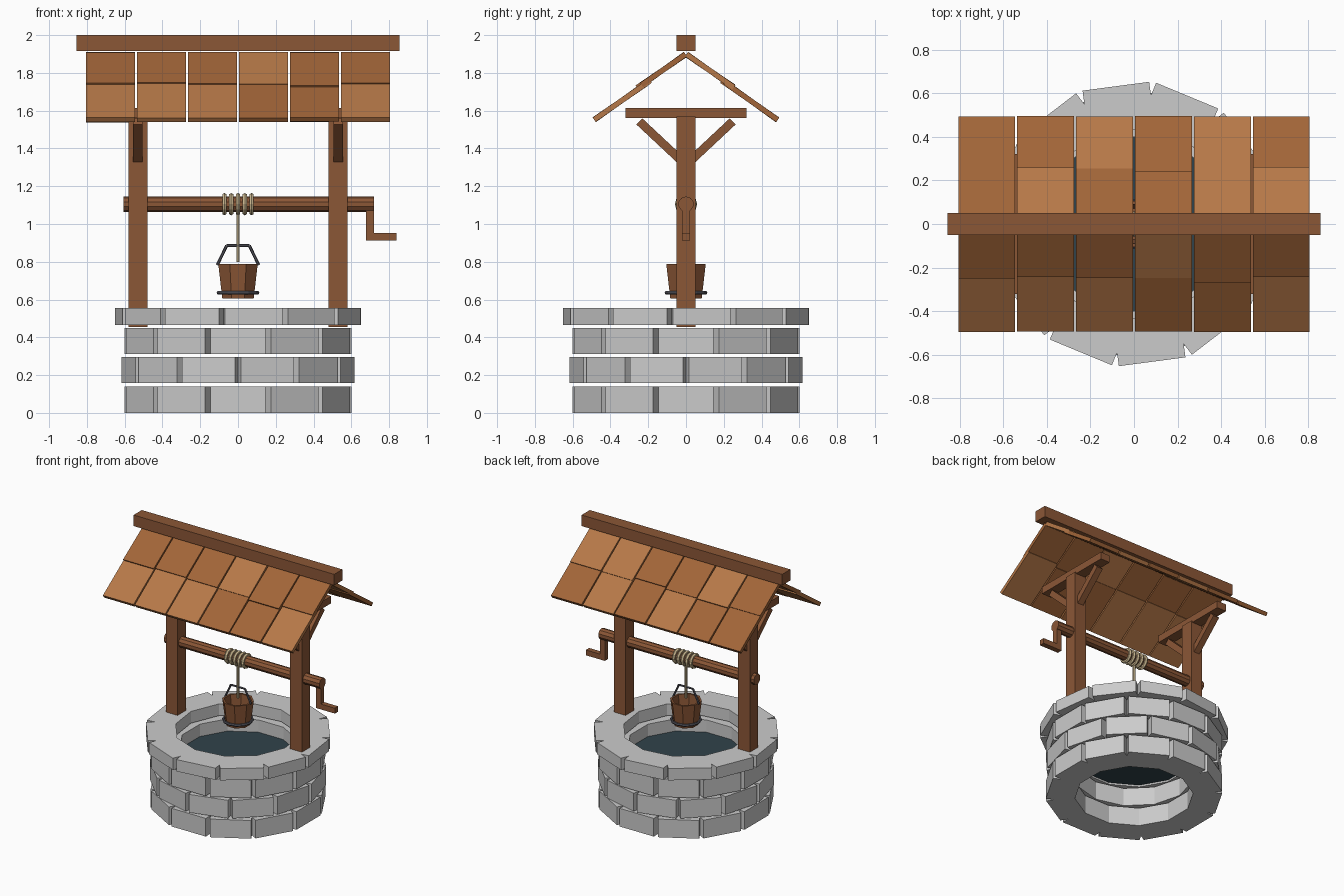
import bpy, bmesh, random
from math import pi, radians, atan2, hypot
from mathutils import Matrix, Vector

if "Cube" in bpy.data.objects:
    bpy.data.objects.remove(bpy.data.objects["Cube"])

random.seed(4)


def material(name, rgb):
    m = bpy.data.materials.new(name)
    m.diffuse_color = (*rgb, 1)
    m.use_nodes = True
    m.node_tree.nodes["Principled BSDF"].inputs["Base Color"].default_value = m.diffuse_color
    return m


WOOD = material("wood", (0.26, 0.095, 0.037))
SHINGLE_A = material("light_shingle", (0.47, 0.19, 0.065))
SHINGLE_B = material("dark_shingle", (0.36, 0.13, 0.04))
ROPE = material("rope", (0.60, 0.48, 0.28))
IRON = material("iron", (0.09, 0.09, 0.11))
WATER = material("water", (0.03, 0.055, 0.07))


def finish(name, bm, *mats):
    bmesh.ops.recalc_face_normals(bm, faces=bm.faces)
    me = bpy.data.meshes.new(name)
    bm.to_mesh(me)
    bm.free()
    for m in mats:
        me.materials.append(m)
    ob = bpy.data.objects.new(name, me)
    bpy.context.collection.objects.link(ob)
    return ob


def add_box(bm, loc, dims, before=Matrix(), after=Matrix(), mat=0):
    m = before @ Matrix.Translation(loc) @ after @ Matrix.Diagonal((*dims, 1))
    for v in bmesh.ops.create_cube(bm, size=1, matrix=m)["verts"]:
        for f in v.link_faces:
            f.material_index = mat


def box(name, lo, hi, mat):
    lo, hi = Vector(lo), Vector(hi)
    bm = bmesh.new()
    add_box(bm, (lo + hi) / 2, hi - lo)
    return finish(name, bm, mat)


def add_rod(bm, a, b, r, sides):
    a, b = Vector(a), Vector(b)
    rot = (b - a).to_track_quat('Z', 'Y').to_matrix().to_4x4()
    bmesh.ops.create_cone(bm, cap_ends=True, segments=sides, radius1=r, radius2=r,
                          depth=(b - a).length,
                          matrix=Matrix.Translation((a + b) / 2) @ rot)


def rod(name, a, b, r, sides, mat):
    bm = bmesh.new()
    add_rod(bm, a, b, r, sides)
    return finish(name, bm, mat)


def torus(name, loc, rot, major, minor, seg, mat):
    bpy.ops.mesh.primitive_torus_add(location=loc, rotation=rot, major_radius=major,
                                     minor_radius=minor, major_segments=seg, minor_segments=6)
    ob = bpy.context.object
    ob.name = name
    ob.data.materials.append(mat)
    return ob


# Stone courses: rings of twelve blocks, staggered, with open joints
courses = [("lower_stones", 0.0, 0.14, 0.40, 0.60, 0.29, 0),
           ("middle_stones", 0.158, 0.297, 0.40, 0.60, 0.29, 15),
           ("upper_stones", 0.312, 0.45, 0.40, 0.60, 0.29, 0),
           ("cap_stones", 0.465, 0.556, 0.43, 0.637, 0.308, 7.5)]
for name, z0, z1, r0, r1, width, offset in courses:
    bm = bmesh.new()
    for i in range(12):
        add_box(bm, ((r0 + r1) / 2, 0, (z0 + z1) / 2), (r1 - r0, width, z1 - z0),
                before=Matrix.Rotation(radians(offset + 30 * i), 4, 'Z'))
    finish(name, bm)

# Water
rod("water", (0, 0, 0.325), (0, 0, 0.355), 0.43, 24, WATER)

# Posts, cross beams and braces
for side, s in (("left", -1), ("right", 1)):
    x = 0.53 * s
    box(side + "_post", (x - 0.05, -0.05, 0.455), (x + 0.05, 0.05, 1.57), WOOD)
    box(side + "_cross_beam", (x - 0.04, -0.32, 1.56), (x + 0.04, 0.32, 1.615), WOOD)
    bm = bmesh.new()
    for t in (-1, 1):
        dy, dz = 0.217, 0.203
        add_box(bm, (x, t * 0.1385, 1.4415), (0.05, hypot(dy, dz), 0.045),
                after=Matrix.Rotation(t * atan2(dz, dy), 4, 'X'))
    finish(side + "_braces", bm, WOOD)

# Roof: six columns of two overlapping shingles on each slope, plus ridge beam
for name, t in (("front_shingles", -1), ("back_shingles", 1)):
    bm = bmesh.new()
    slope = Matrix.Translation((0, 0, 1.895)) @ Matrix.Rotation(-t * radians(34.8), 4, 'X')
    for i in range(6):
        x = (i - 2.5) * 0.27
        seam = random.uniform(0.28, 0.32)
        for start, end, lift in ((0.0, seam, 0.004), (seam - 0.05, 0.595, -0.004)):
            tilt = Matrix.Rotation(radians(random.uniform(-1, 1)), 4, 'X')
            add_box(bm, (x, t * (start + end) / 2, lift), (0.261, end - start, 0.028),
                    before=slope, after=tilt, mat=random.randint(0, 1))
    finish(name, bm, SHINGLE_A, SHINGLE_B)
box("ridge_beam", (-0.855, -0.05, 1.915), (0.855, 0.05, 2.0), WOOD)

# Windlass: axle, crank arm and handle
rod("axle", (-0.605, 0, 1.105), (0.72, 0, 1.105), 0.041, 10, WOOD)
box("crank_arm", (0.677, -0.02, 0.912), (0.72, 0.02, 1.105), WOOD)
box("crank_handle", (0.68, -0.02, 0.912), (0.84, 0.02, 0.953), WOOD)

# Rope coils and hanging rope
for i in range(5):
    torus("rope_coil", (0.036 * (i - 2), 0, 1.105), (0, pi / 2, 0), 0.046, 0.013, 12, ROPE)
rod("hanging_rope", (0, 0, 0.80), (0, 0, 1.065), 0.009, 6, ROPE)

# Bucket: open tapered shell, eight sides
bm = bmesh.new()
rings = []
for r, z in ((0.09, 0.605), (0.113, 0.788), (0.098, 0.788), (0.078, 0.625)):
    rot = Matrix.Rotation(pi / 8, 4, 'Z')
    rings.append(bmesh.ops.create_circle(bm, segments=8, radius=r,
                 matrix=Matrix.Translation((0, 0, z)) @ rot)["verts"])
for a, b in zip(rings, rings[1:]):
    for i in range(8):
        j = (i + 1) % 8
        bm.faces.new((a[i], a[j], b[j], b[i]))
bm.faces.new(rings[0])
bm.faces.new(rings[-1])
finish("bucket", bm, WOOD)
torus("bucket_hoop", (0, 0, 0.636), (0, 0, 0), 0.103, 0.01, 12, IRON)

# Bail handle
path = [(-0.11, 0, 0.782), (-0.06, 0, 0.886), (0.06, 0, 0.886), (0.11, 0, 0.782)]
bm = bmesh.new()
for a, b in zip(path, path[1:]):
    add_rod(bm, a, b, 0.008, 6)
finish("bucket_handle", bm, IRON)
